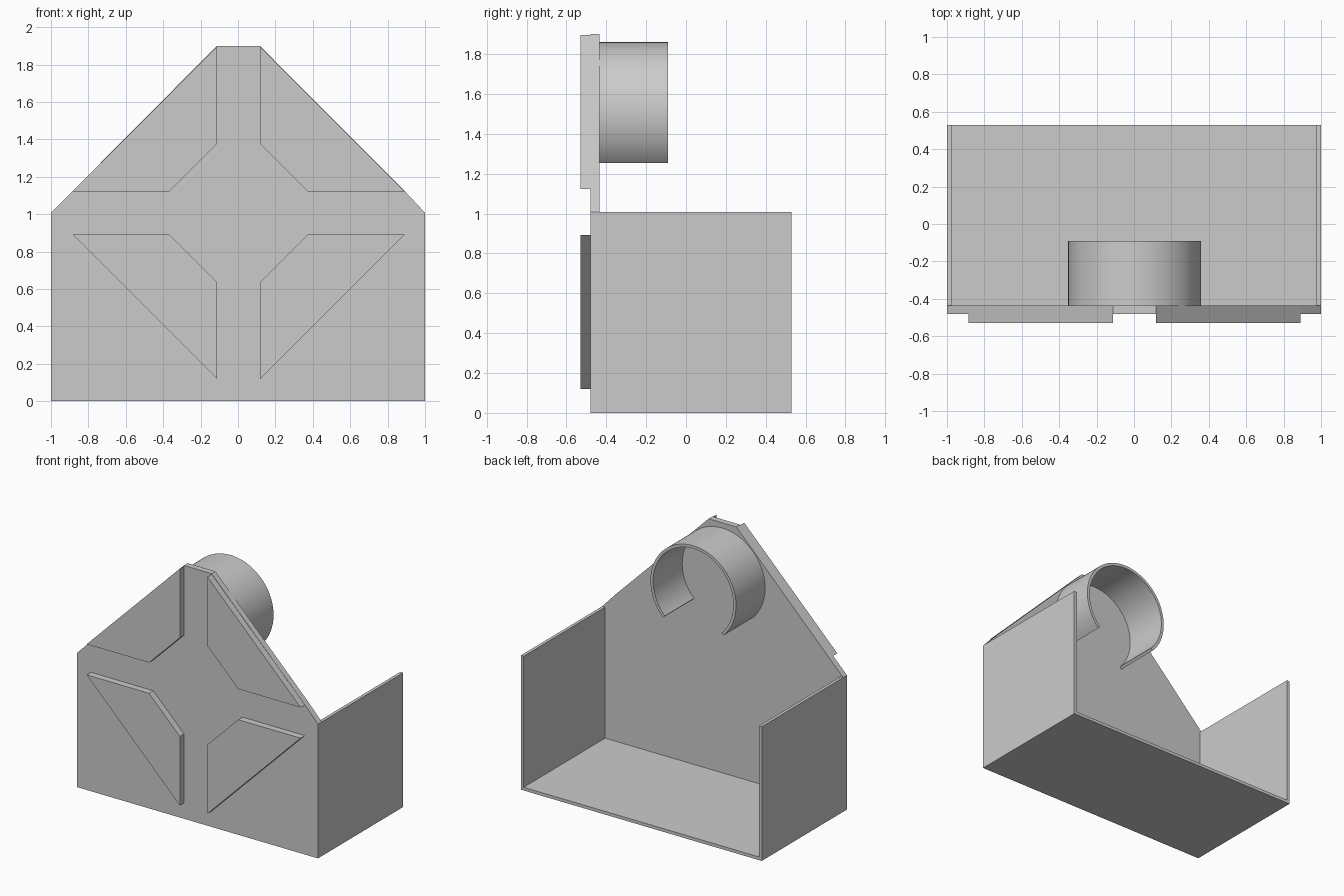
import bpy
import bmesh
from math import radians, sin, cos

cube = bpy.data.objects.get("Cube")
if cube:
    bpy.data.objects.remove(cube, do_unlink=True)

# One plain grey for everything
GREY = (0.6, 0.6, 0.6, 1)
grey = bpy.data.materials.new("plain_grey")
grey.use_nodes = True
grey.diffuse_color = GREY
grey.node_tree.nodes["Principled BSDF"].inputs["Base Color"].default_value = GREY

FRONT, BACK = -0.48, 0.53      # tray depth
SHEET_BACK = -0.435            # rear face of the front panel
RAISED = -0.53                 # front face of the raised plates
SIDE_H, WALL = 1.007, 0.024


def extrude(name, outline, y0, y1):
    """Extrude an x-z outline from y0 to y1."""
    bm = bmesh.new()
    face = bm.faces.new([bm.verts.new((x, y0, z)) for x, z in outline])
    new = bmesh.ops.extrude_face_region(bm, geom=[face])["geom"]
    moved = [v for v in new if isinstance(v, bmesh.types.BMVert)]
    bmesh.ops.translate(bm, verts=moved, vec=(0, y1 - y0, 0))
    bmesh.ops.recalc_face_normals(bm, faces=bm.faces)
    mesh = bpy.data.meshes.new(name)
    bm.to_mesh(mesh)
    bm.free()
    mesh.materials.append(grey)
    obj = bpy.data.objects.new(name, mesh)
    bpy.context.collection.objects.link(obj)
    return obj


def rectangle(x0, x1, z0, z1):
    return [(x0, z0), (x1, z0), (x1, z1), (x0, z1)]


# Front panel with sloping shoulders
extrude("front_panel",
        [(-1, 0), (1, 0), (1, SIDE_H), (0.89, 1.125), (0.117, 1.9),
         (-0.113, 1.9), (-1, SIDE_H)], FRONT, SHEET_BACK)

# Open tray: floor and two side walls
extrude("floor", rectangle(-1 + WALL, 1 - WALL, 0, WALL), SHEET_BACK, BACK)
extrude("left_wall", rectangle(1 - WALL, 1, 0, SIDE_H), SHEET_BACK, BACK)
extrude("right_wall", rectangle(-1, -1 + WALL, 0, SIDE_H), SHEET_BACK, BACK)

# Four raised plates around a cross-shaped channel
GAP, CORNER, TIP = 0.115, 0.37, 0.888
quarter = [(GAP, CORNER), (CORNER, GAP), (TIP, GAP), (GAP, TIP)]
for side, sx in (("left", 1), ("right", -1)):
    for level, sz in (("upper", 1), ("lower", -1)):
        outline = [(0.003 + sx * x, SIDE_H + sz * z) for x, z in quarter]
        extrude(f"{level}_{side}_plate", outline, RAISED, FRONT)

# Open clip ring on the back, with the gap facing down
OUTER, INNER, STEPS = 0.355, 0.333, 72
angles = [radians(-45 + 270 * i / STEPS) for i in range(STEPS + 1)]
arc = [(OUTER, a) for a in angles] + [(INNER, a) for a in reversed(angles)]
ring = extrude("clip_ring",
               [(0.003 + r * cos(a), 1.505 + r * sin(a)) for r, a in arc],
               SHEET_BACK - 0.005, -0.09)
bpy.ops.object.select_all(action="DESELECT")
ring.select_set(True)
bpy.context.view_layer.objects.active = ring
bpy.ops.object.shade_smooth_by_angle(angle=radians(30))
